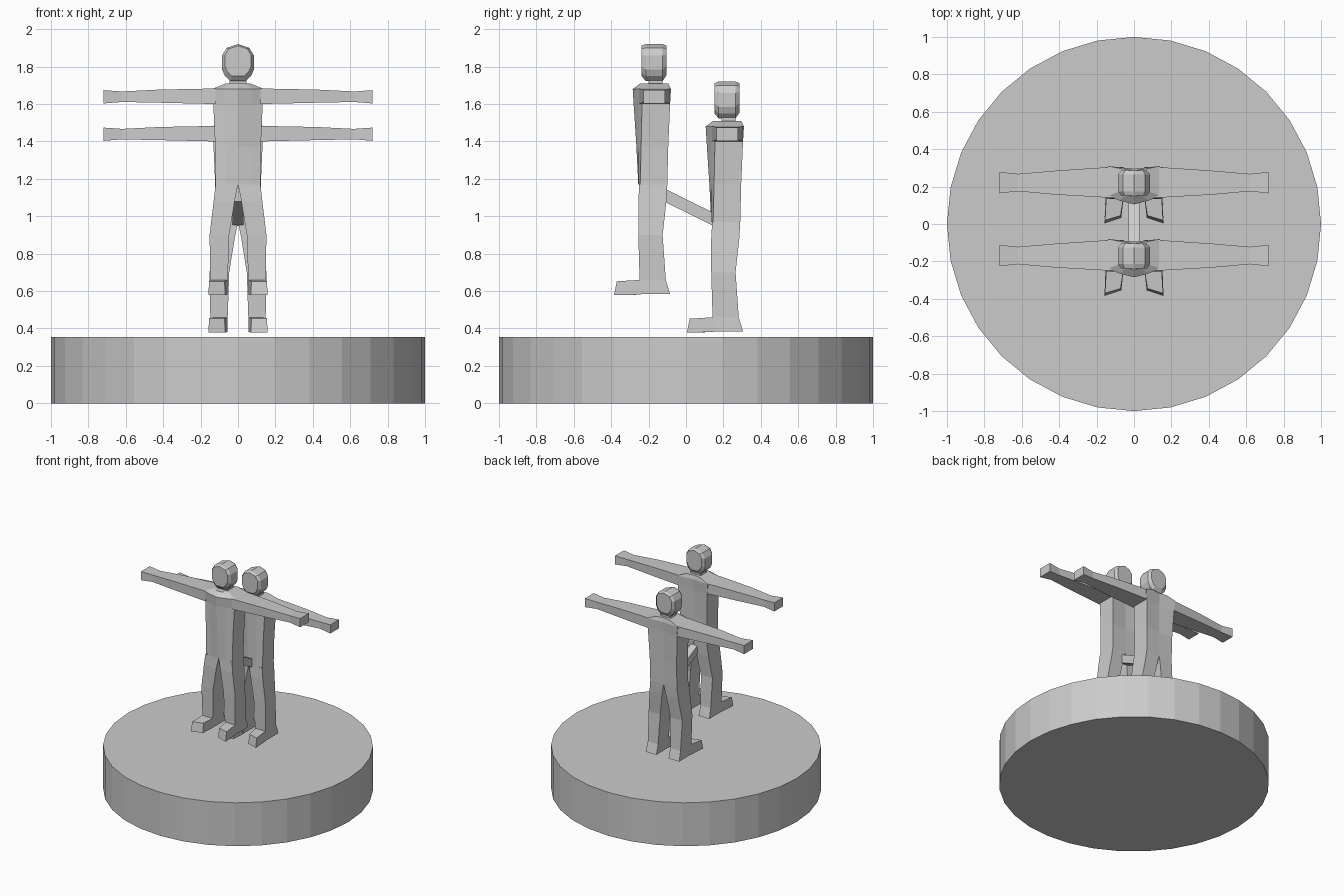
import bpy, bmesh
from mathutils import Vector

if "Cube" in bpy.data.objects:
    bpy.data.objects.remove(bpy.data.objects["Cube"])


def loft(name, rings, offset, flip=1, cap_start=True, cap_end=True):
    """Skin a list of equal-length rings into a flat-faced mesh; flip=-1 mirrors in x."""
    bm = bmesh.new()
    off = Vector(offset)
    loops = [[bm.verts.new(Vector((p[0] * flip, p[1], p[2])) + off) for p in r] for r in rings]
    n = len(rings[0])
    for a, b in zip(loops, loops[1:]):
        for i in range(n):
            j = (i + 1) % n
            bm.faces.new((a[i], a[j], b[j], b[i]))
    if cap_start:
        bm.faces.new(loops[0])
    if cap_end:
        bm.faces.new(loops[-1])
    bmesh.ops.recalc_face_normals(bm, faces=bm.faces)
    me = bpy.data.meshes.new(name)
    bm.to_mesh(me)
    bm.free()
    ob = bpy.data.objects.new(name, me)
    bpy.context.collection.objects.link(ob)
    return ob


def torso_ring(z, w, front, corner, side, back, mid):
    """Faceted, symmetric chest section."""
    half = [(w * .55, corner), (w, side), (w, back)]
    pts = [(0, front)] + half + [(0, mid)] + [(-x, y) for x, y in reversed(half)]
    return [(x, y, z) for x, y in pts]


def rect_z(x0, x1, y0, y1, z):
    return [(x0, y0, z), (x1, y0, z), (x1, y1, z), (x0, y1, z)]


def rect_x(x, y0, y1, z0, z1):
    return [(x, y0, z0), (x, y1, z0), (x, y1, z1), (x, y0, z1)]


def figure(prefix, off):
    # torso with sloping shoulders
    loft(prefix + "_torso", [
        torso_ring(1.17, .12, -.255, -.253, -.245, -.10, -.10),
        torso_ring(1.37, .122, -.265, -.255, -.24, -.095, -.10),
        torso_ring(1.60, .132, -.28, -.255, -.235, -.085, -.10),
        torso_ring(1.68, .14, -.285, -.265, -.24, -.08, -.095),
        torso_ring(1.71, .065, -.245, -.235, -.21, -.095, -.105),
    ], off, cap_start=False)

    # head: profile across x-z, bevelled toward face and back
    half = [(.06, 1.90), (.085, 1.86), (.085, 1.785), (.07, 1.75), (.04, 1.722)]
    prof = [(0, 1.92)] + half + [(-x, z) for x, z in reversed(half)]

    def head_ring(y, s, lift=0):
        return [(x * s, y, 1.83 + (z - 1.83) * s + lift) for x, z in prof]
    loft(prefix + "_head", [
        head_ring(-.238, .82, .008), head_ring(-.215, 1),
        head_ring(-.125, 1), head_ring(-.105, .8, .01)], off)
    # short neck
    loft(prefix + "_neck", [rect_z(-.045, .045, -.20, -.125, 1.69),
                            rect_z(-.045, .045, -.20, -.125, 1.76)], off)

    for side, s in (("right", 1), ("left", -1)):
        # outstretched arm
        loft(f"{prefix}_{side}_arm", [
            rect_x(.12, -.25, -.085, 1.60, 1.683),
            rect_x(.42, -.233, -.105, 1.607, 1.677),
            rect_x(.62, -.215, -.122, 1.611, 1.667),
            rect_x(.72, -.226, -.112, 1.603, 1.674)], off, s, cap_start=False)
        # leg
        loft(f"{prefix}_{side}_leg", [
            rect_z(0, .12, -.25, -.10, 1.17),
            rect_z(.018, .13, -.255, -.105, 1.08),
            rect_z(.047, .152, -.255, -.125, .90),
            rect_z(.055, .148, -.248, -.108, .66),
            rect_z(.055, .152, -.25, -.085, .583)], off, s, cap_start=False)
        # foot
        loft(f"{prefix}_{side}_foot", [
            [(.055, -.24, .581), (.152, -.24, .581), (.148, -.24, .66), (.055, -.24, .66)],
            [(.068, -.355, .578), (.158, -.385, .578), (.155, -.37, .652), (.072, -.345, .652)]],
            off, s)


# round base
bpy.ops.mesh.primitive_cylinder_add(vertices=32, radius=1, depth=.355, location=(0, 0, .1775))
bpy.context.object.name = "round_base"

# two identical figures, the rear one lower
figure("front_figure", (0, 0, 0))
figure("rear_figure", (0, .39, -.2))

# sloping bar joining the figures
loft("link_bar", [
    [(-.03, -.12, 1.08), (.03, -.12, 1.08), (.03, -.12, 1.15), (-.03, -.12, 1.15)],
    [(-.03, .15, .947), (.03, .15, .947), (.03, .15, 1.017), (-.03, .15, 1.017)]], (0, 0, 0))
